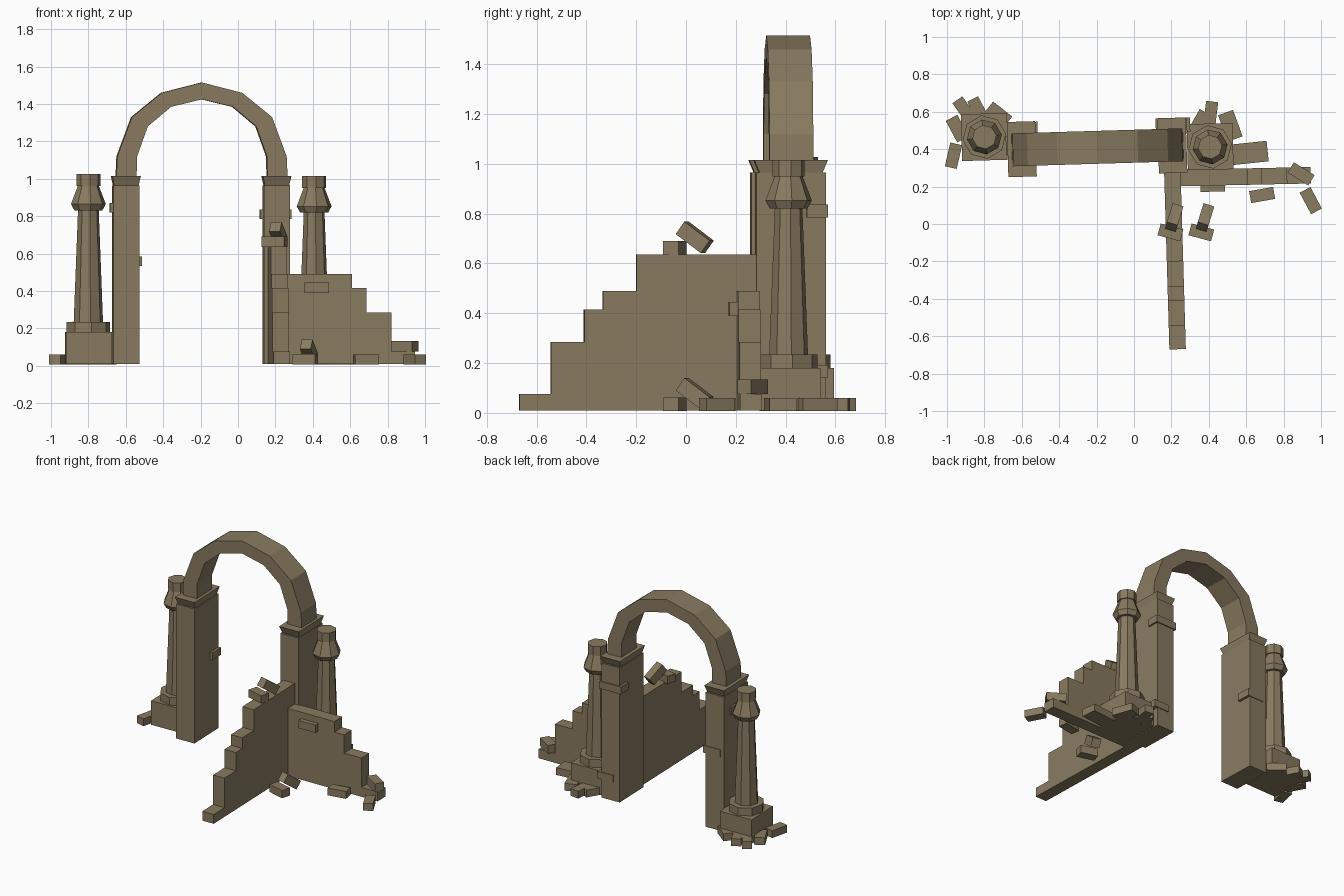
import bpy, bmesh
from math import radians

cube = bpy.data.objects.get("Cube")
if cube:
    bpy.data.objects.remove(cube, do_unlink=True)

stone = bpy.data.materials.new("weathered_stone")
stone.use_nodes = True
colour = (0.25, 0.197, 0.118, 1)
stone.diffuse_color = colour
bsdf = stone.node_tree.nodes["Principled BSDF"]
bsdf.inputs["Base Color"].default_value = colour
bsdf.inputs["Roughness"].default_value = 0.9

TURN = 1.7   # slight turn shared by the whole ruin
BED = 0.01   # underside of the masonry


def finish(name, bm, loc, rot):
    bmesh.ops.recalc_face_normals(bm, faces=bm.faces)
    mesh = bpy.data.meshes.new(name)
    bm.to_mesh(mesh)
    bm.free()
    mesh.materials.append(stone)
    ob = bpy.data.objects.new(name, mesh)
    ob.location = loc
    ob.rotation_euler = [radians(a) for a in rot]
    bpy.context.collection.objects.link(ob)
    return ob


def block(name, loc, size, turn=TURN, tilt=0, flare=1.0):
    """Box about its centre; flare shrinks the underside."""
    bm = bmesh.new()
    bmesh.ops.create_cube(bm, size=1)
    for v in bm.verts:
        k = flare if v.co.z < 0 else 1
        v.co = (v.co.x * size[0] * k, v.co.y * size[1] * k, v.co.z * size[2])
    return finish(name, bm, loc, (tilt, 0, turn))


def slab(name, outline, depth, loc, turn):
    """Outline in x and z, extruded evenly along y."""
    bm = bmesh.new()
    face = bm.faces.new([bm.verts.new((x, -depth / 2, z)) for x, z in outline])
    ext = bmesh.ops.extrude_face_region(bm, geom=[face])
    for v in ext["geom"]:
        if isinstance(v, bmesh.types.BMVert):
            v.co.y += depth
    return finish(name, bm, loc, (0, 0, turn))


def octagon(name, loc, rings, turn=8):
    """Eight-sided turned solid from (radius, height) rings."""
    bm = bmesh.new()
    for (r1, z1), (r2, z2) in zip(rings, rings[1:]):
        ret = bmesh.ops.create_cone(bm, cap_ends=False, segments=8,
                                    radius1=r1, radius2=r2, depth=abs(z2 - z1))
        bmesh.ops.translate(bm, verts=ret["verts"], vec=(0, 0, (z1 + z2) / 2))
    bmesh.ops.remove_doubles(bm, verts=bm.verts, dist=0.0005)
    bmesh.ops.holes_fill(bm, edges=bm.edges, sides=8)
    return finish(name, bm, loc, (0, 0, turn))


# Piers with flared caps
for side, x, y in (("right", -0.6, 0.4), ("left", 0.205, 0.42)):
    block(f"{side}_pier", (x, y, 0.4875), (0.14, 0.28, 0.955))
    block(f"{side}_pier_cap", (x, y, 0.99), (0.152, 0.295, 0.05), flare=0.86)

# Faceted arch: half outlines mirrored about the crown
outer = [(0.458, 1.01), (0.453, 1.12), (0.375, 1.33), (0.215, 1.46)]
inner = [(0.35, 1.01), (0.347, 1.12), (0.29, 1.28), (0.165, 1.385)]


def span(half, crown):
    return [(-x, z) for x, z in half] + [(0, crown)] + half[::-1]


bm = bmesh.new()
rows = []
for y in (-0.088, 0.088):
    rows.append([[bm.verts.new((x, y, z)) for x, z in line]
                 for line in (span(outer, 1.515), span(inner, 1.425))])
(fo, fi), (bo, bi) = rows
loop = [fo, fi, bi, bo]
for a, b in zip(loop, loop[1:] + loop[:1]):
    for i in range(len(a) - 1):
        bm.faces.new((a[i], a[i + 1], b[i + 1], b[i]))
for i in (0, -1):
    bm.faces.new([row[i] for row in loop])
finish("arch", bm, (-0.195, 0.41, 0), (0, 0, TURN))

# Octagonal columns on square plinths
for side, x, y, lift in (("right", -0.8, 0.465, 0.012), ("left", 0.407, 0.412, 0)):
    block(f"{side}_plinth", (x, y, 0.095), (0.245, 0.25, 0.17))
    octagon(f"{side}_column_base", (x, y, 0), [(0.117, 0.17), (0.117, 0.235)])
    octagon(f"{side}_column", (x, y, lift),
            [(0.08, 0.2), (0.056, 0.82), (0.076, 0.82), (0.094, 0.853),
             (0.057, 0.95), (0.065, 0.95), (0.065, 1.015)])

# Crumbling stepped walls
steps = [(0.48, 0.637), (0.615, 0.49), (0.69, 0.415), (0.824, 0.285), (0.95, 0.076)]


def stepped(name, run, loc, turn):
    outline = [(0, BED), (0, run[0][1])]
    for i, (x, z) in enumerate(run):
        outline.append((x, z))
        outline.append((x, run[i + 1][1] if i + 1 < len(run) else BED))
    slab(name, outline, 0.088, loc, turn)


stepped("front_wall", steps, (0.205, 0.28, 0), TURN - 90)
stepped("side_wall", [(x - 0.205, z) for x, z in steps[1:]], (0.2, 0.245, 0), 1.2)

# Loose pairs: one flat brick with another leaning on it
for name, x, z in (("wall_top", 0.195, 0.663), ("ground", 0.36, 0.035)):
    block(f"{name}_flat_brick", (x, -0.045, z), (0.125, 0.065, 0.055), -15)
    block(f"{name}_leaning_brick", (x + 0.02, 0.035, z + 0.042),
          (0.06, 0.13, 0.062), -17, tilt=-36)

# Bricks standing proud of the masonry
for name, loc, size in (
        ("side_wall_brick", (0.42, 0.208, 0.417), (0.13, 0.07, 0.055)),
        ("left_pier_upper_brick", (0.2, 0.525, 0.81), (0.168, 0.085, 0.052)),
        ("left_pier_lower_brick", (0.24, 0.53, 0.167), (0.12, 0.075, 0.05)),
        ("right_pier_middle_brick", (-0.58, 0.495, 0.56), (0.13, 0.1, 0.052)),
        ("right_pier_upper_brick", (-0.62, 0.42, 0.845), (0.13, 0.1, 0.05))):
    block(name, loc, size)

# Fallen bricks: x, y, turn, length, width
rubble = [(0.685, 0.155, 10, 0.13, 0.065), (0.945, 0.125, -62, 0.13, 0.065),
          (0.62, 0.38, 6, 0.19, 0.11), (0.41, 0.59, 83, 0.13, 0.065),
          (0.515, 0.525, -70, 0.15, 0.085), (0.355, 0.555, 60, 0.1, 0.065),
          (-0.965, 0.365, 77, 0.13, 0.065), (-0.945, 0.51, -62, 0.13, 0.07),
          (-0.91, 0.615, -55, 0.12, 0.065), (-0.835, 0.615, -63, 0.12, 0.065),
          (-0.725, 0.585, -38, 0.13, 0.075)]
for i, (x, y, turn, length, width) in enumerate(rubble):
    block(f"fallen_brick_{i + 1}", (x, y, 0.034), (length, width, 0.052), turn)
block("wall_end_brick", (0.893, 0.268, 0.105), (0.13, 0.065, 0.058), -32)
